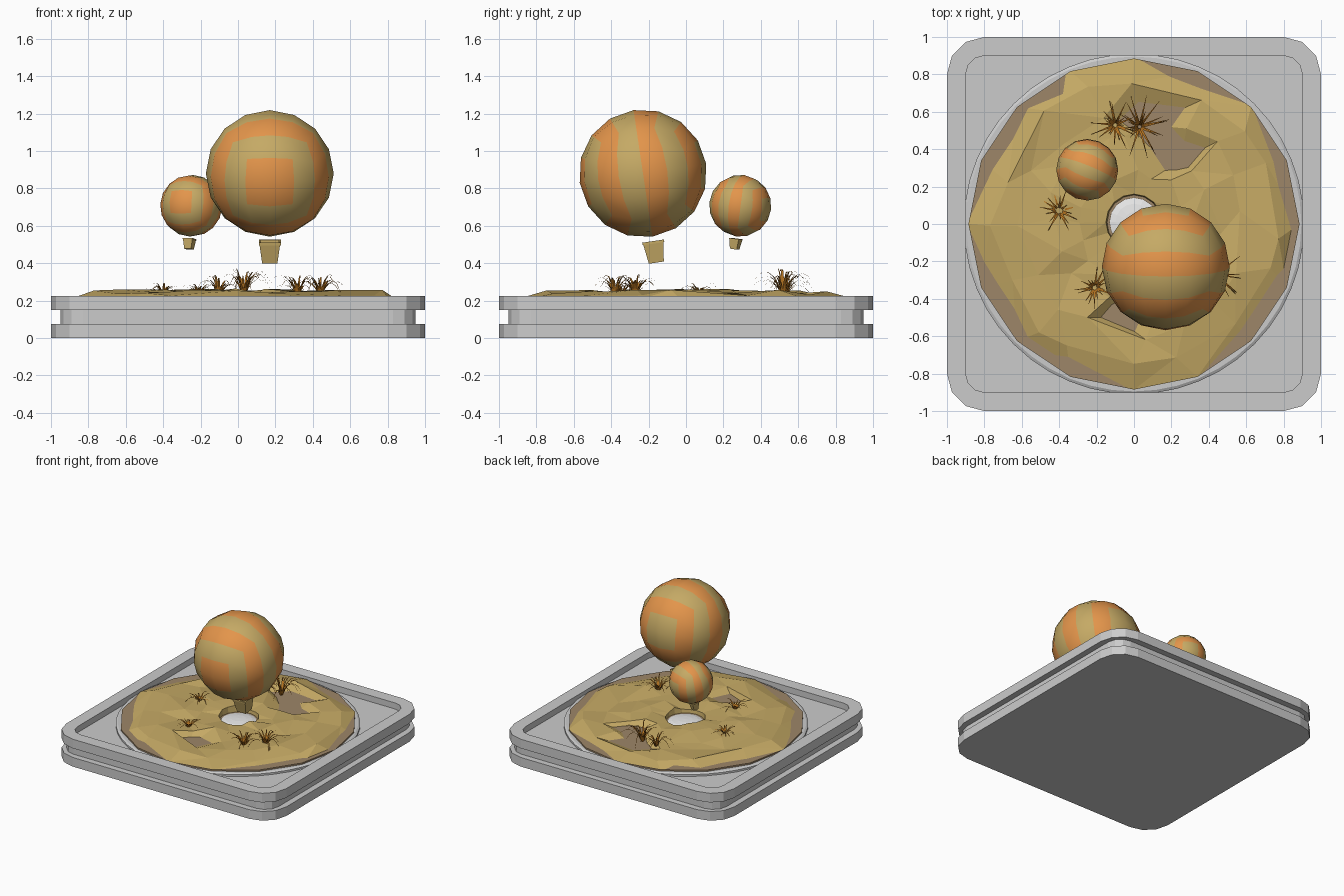
import bpy, bmesh, math, random
from math import sin, cos, pi, radians
from mathutils import Matrix, Vector

random.seed(4)
if "Cube" in bpy.data.objects:
    bpy.data.objects.remove(bpy.data.objects["Cube"])


def material(name, r, g, b):
    m = bpy.data.materials.new(name)
    m.use_nodes = True
    m.diffuse_color = (r, g, b, 1)
    node = m.node_tree.nodes["Principled BSDF"]
    node.inputs["Base Color"].default_value = (r, g, b, 1)
    node.inputs["Roughness"].default_value = 0.8
    return m


GREY = material("light grey", 0.6, 0.6, 0.6)
SAND = material("sand", 0.56, 0.4, 0.13)
ORANGE = material("orange", 0.77, 0.3, 0.07)
BROWN = material("brown earth", 0.34, 0.24, 0.14)
GRASS = material("dry grass", 0.45, 0.17, 0.015)
WHITE = material("white", 0.8, 0.8, 0.8)


def finish(name, bm, *mats, matrix=None, smooth=False, recalc=True):
    if recalc:
        bmesh.ops.recalc_face_normals(bm, faces=bm.faces)
    if matrix:
        bm.transform(matrix)
    me = bpy.data.meshes.new(name)
    bm.to_mesh(me)
    bm.free()
    ob = bpy.data.objects.new(name, me)
    bpy.context.collection.objects.link(ob)
    for m in mats:
        me.materials.append(m)
    for p in me.polygons:
        p.use_smooth = smooth
    return ob


def bridge(bm, rings):
    for a, b in zip(rings, rings[1:]):
        for i in range(len(a)):
            j = (i + 1) % len(a)
            bm.faces.new((a[i], a[j], b[j], b[i]))


def rounded_square(half, rad, steps=3):
    pts = []
    for q in range(4):
        mid = pi / 4 + q * pi / 2
        for s in range(steps + 1):
            a = q * pi / 2 + s * pi / 2 / steps
            off = (half - rad) * math.sqrt(2)
            pts.append((off * cos(mid) + rad * cos(a), off * sin(mid) + rad * sin(a)))
    return pts


def square(half):
    return [(half, half), (-half, half), (-half, -half), (half, -half)]


def circle(rad, n):
    return [(rad * cos(2 * pi * i / n), rad * sin(2 * pi * i / n)) for i in range(n)]


def loft(name, sections, mat, matrix=None):
    """Skin a stack of (outline, z) sections and cap both ends."""
    bm = bmesh.new()
    rings = [[bm.verts.new((x, y, z)) for x, y in pts] for pts, z in sections]
    bridge(bm, rings)
    bm.faces.new(rings[0])
    bm.faces.new(rings[-1])
    return finish(name, bm, mat, matrix=matrix)


# Tray: two slabs with a groove between them and a sunken top
outer, waist, inner = (rounded_square(h, r) for h, r in ((1, .2), (.95, .12), (.9, .1)))
loft("tray", [(outer, 0), (outer, .075), (waist, .075), (waist, .15),
              (outer, .15), (outer, .225), (inner, .225), (inner, .175)], GREY)
loft("ground_ring", [(circle(.91, 48), .16), (circle(.91, 48), .19),
                     (circle(.895, 48), .198)], GREY)
loft("earth_disc", [(circle(.885, 16), .17), (circle(.885, 16), .21)], BROWN)

# Sand: faceted ground with a central crater, dipping below the earth in places
BARE_EDGES = ((125, 165), (195, 230), (245, 268), (-55, 30), (55, 80))
DIPS = ((.25, .34), (-.1, -.5), (.07, .53))


def bare(angle):
    return any(lo <= angle <= hi or lo <= angle - 360 <= hi for lo, hi in BARE_EDGES)


bm = bmesh.new()
radii = (.14, .15, .29, .44, .59, .74, .885)
heights = (.18, .245, .245, .24, .24, .238, .22)
rings = []
for k, (rad, z) in enumerate(zip(radii, heights)):
    ring = []
    for i in range(16):
        r, a = rad, 2 * pi * i / 16
        h = z
        if 1 < k < 6:
            r += random.uniform(-.04, .04)
            a += random.uniform(-.12, .12)
        if k > 0:
            h += random.uniform(-.012, .02)
        if k == 6:
            h = .18 if bare(math.degrees(a)) else .213
        ring.append(bm.verts.new((r * cos(a), r * sin(a) + (.01 if k < 2 else 0), h)))
    rings.append(ring)
bridge(bm, rings)
middle = [v for ring in rings[2:6] for v in ring]
for x, y in DIPS:
    v = min(middle, key=lambda w: (w.co.xy - Vector((x, y))).length)
    v.co = (x, y, .16)
bmesh.ops.triangulate(bm, faces=[f for f in bm.faces if random.random() < .7])
finish("sand_ground", bm, SAND)

# Pale dome at the bottom of the crater
bm = bmesh.new()
bmesh.ops.create_uvsphere(bm, u_segments=16, v_segments=8, radius=.14)
finish("crater_dome", bm, WHITE,
       matrix=Matrix.Translation((0, .01, .2)) @ Matrix.Diagonal((1, 1, .2, 1)))


# Balloons: cube spheres striped from front to back, each with a tapered basket
def stripe(c):
    centre = max(abs(c.x), abs(c.z)) < .5
    if c.y < -.99:
        return 0 if centre else 1
    if c.y > .99:
        return 1 if centre else 0
    return int((c.y + 1) * 2) % 2


def balloon(prefix, centre, r, turn, tilt):
    place = (Matrix.Translation(centre) @ Matrix.Rotation(radians(turn), 4, 'Z')
             @ Matrix.Rotation(radians(tilt), 4, 'X') @ Matrix.Scale(r, 4))
    bm = bmesh.new()
    bmesh.ops.create_cube(bm, size=2)
    bmesh.ops.subdivide_edges(bm, edges=bm.edges[:], cuts=3, use_grid_fill=True)
    for f in bm.faces:
        f.material_index = stripe(f.calc_center_median())
    for v in bm.verts:
        v.co = Vector([math.tan(c * pi / 4) for c in v.co]).normalized()
    finish(prefix + "_balloon", bm, ORANGE, SAND, matrix=place, smooth=True)
    loft(prefix + "_basket", [(square(.118), -1.41), (square(.16), -1.11), (square(.172), -1.11),
                              (square(.172), -1.07), (square(.14), -1.07), (square(.1), -1.36)],
         SAND, matrix=place)


balloon("large", (.17, -.23, .88), .342, 0, 8.5)
balloon("small", (-.25, .29, .707), .166, -22, -8)


# Grass: tufts of arching tapered blades
def tuft(name, x, y, reach, height, count):
    bm = bmesh.new()
    for i in range(count):
        a = 2 * pi * i / count + random.uniform(-.2, .2)
        out = Vector((cos(a), sin(a), 0))
        side = Vector((-sin(a), cos(a), 0))
        span = reach * random.uniform(.3, 1.1)
        top = height * random.uniform(.6, 1.1)
        droop = random.uniform(.3, 1) * span / reach
        prev = None
        for s in range(6):
            t = s / 5
            p = out * (.01 + span * t ** 1.3)
            p.z = top * (sin(t * pi * .5) - droop * t ** 3)
            w = side * .007 * (1.1 - t)
            pair = [bm.verts.new(p - w), bm.verts.new(p + w)]
            if prev:
                bm.faces.new((prev[0], prev[1], pair[1], pair[0]))
            prev = pair
    finish(name, bm, GRASS, matrix=Matrix.Translation((x, y, .232)), recalc=False)


for n, (x, y, reach, height, count) in enumerate((
        (-.1, .53, .12, .12, 20), (.03, .52, .16, .16, 22), (-.4, .07, .11, .07, 16),
        (-.21, -.34, .11, .07, 16), (.32, -.38, .13, .12, 22), (.44, -.27, .14, .13, 22))):
    tuft("grass_tuft_%d" % (n + 1), x, y, reach, height, count)
